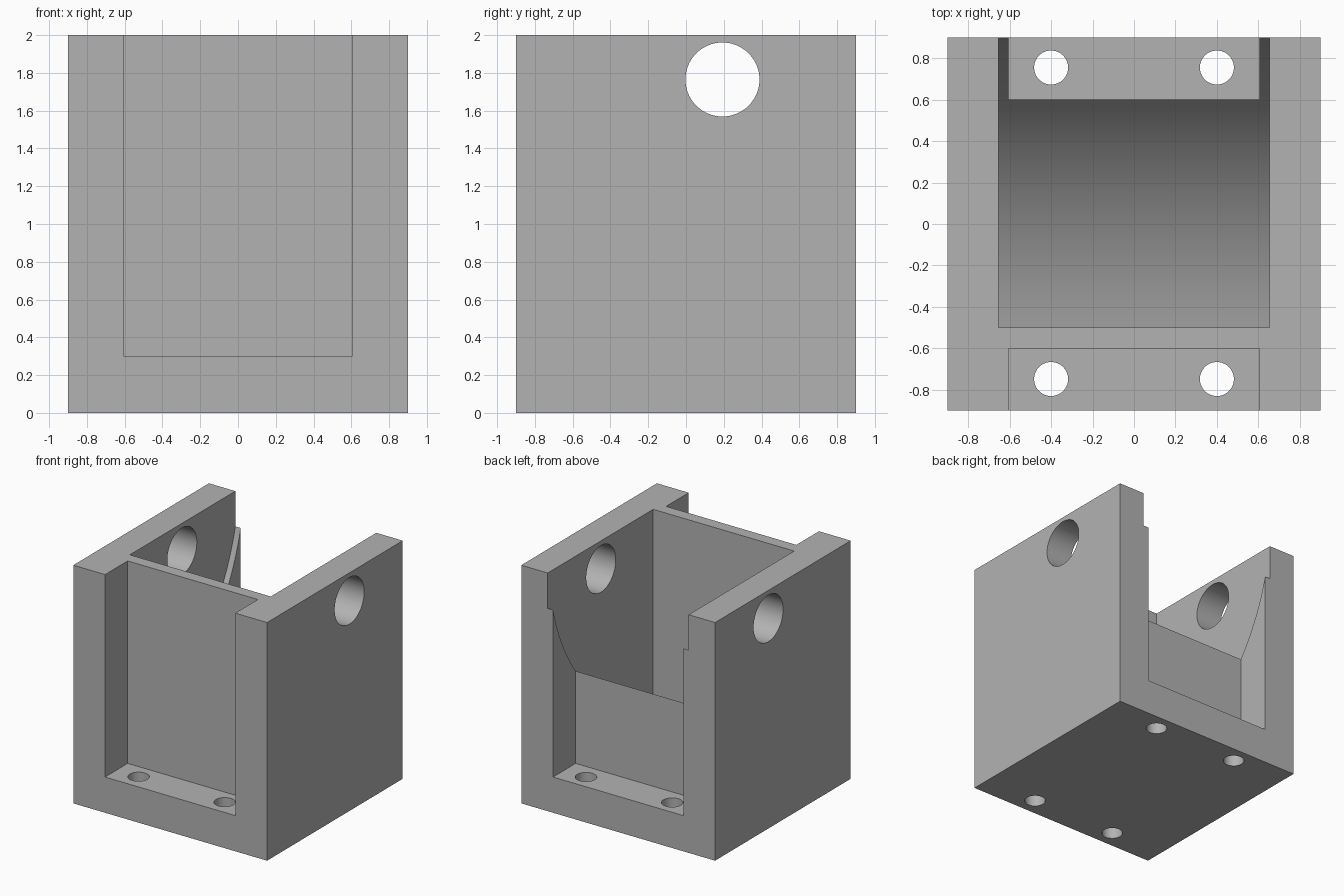
import bpy, bmesh, math
from mathutils import Matrix

old = bpy.data.objects.get("Cube")
if old:
    bpy.data.objects.remove(old, do_unlink=True)

grey = bpy.data.materials.new("plain grey")
grey.use_nodes = True
grey.diffuse_color = (0.45, 0.45, 0.45, 1)
grey.node_tree.nodes["Principled BSDF"].inputs["Base Color"].default_value = (0.45, 0.45, 0.45, 1)


def make_object(name, bm):
    bmesh.ops.recalc_face_normals(bm, faces=bm.faces)
    mesh = bpy.data.meshes.new(name)
    bm.to_mesh(mesh)
    bm.free()
    mesh.materials.append(grey)
    obj = bpy.data.objects.new(name, mesh)
    bpy.context.collection.objects.link(obj)
    return obj


def prism(name, profile, half_width):
    """Extrude a (y, z) outline along x, centred on x = 0."""
    bm = bmesh.new()
    face = bm.faces.new([bm.verts.new((-half_width, y, z)) for y, z in profile])
    new = bmesh.ops.extrude_face_region(bm, geom=[face])["geom"]
    verts = [v for v in new if isinstance(v, bmesh.types.BMVert)]
    bmesh.ops.translate(bm, verts=verts, vec=(2 * half_width, 0, 0))
    return make_object(name, bm)


def box(name, half_width, y0, y1, z0, z1):
    return prism(name, [(y0, z0), (y1, z0), (y1, z1), (y0, z1)], half_width)


def cylinder(name, radius, length, location, axis):
    bm = bmesh.new()
    turn = Matrix.Rotation(math.pi / 2, 4, "Y") if axis == "X" else Matrix()
    bmesh.ops.create_cone(bm, cap_ends=True, segments=64, radius1=radius, radius2=radius,
                          depth=length, matrix=Matrix.Translation(location) @ turn)
    return make_object(name, bm)


# Solid block
body = box("bracket_body", 0.9, -0.9, 0.9, 0, 2)

# Front and back mounting pockets
cutters = [box("front_pocket_cutter", 0.605, -1.1, -0.6, 0.3, 2.2),
           box("back_pocket_cutter", 0.605, 0.6, 1.1, 0.3, 2.2)]

# Central slot with a curved floor rising to the back
cy, cz, radius = -0.85, 2.153, 1.807
start = math.asin((-0.5 - cy) / radius)
end = math.asin((0.93 - cy) / radius)
steps = 40
outline = [(-0.5, 2.25)]
for i in range(steps + 1):
    a = start + (end - start) * i / steps
    outline.append((cy + radius * math.sin(a), cz - radius * math.cos(a)))
outline.append((0.93, 2.25))
cutters.append(prism("slot_cutter", outline, 0.655))

# Pivot hole through both side walls
cutters.append(cylinder("pivot_hole_cutter", 0.196, 2.4, (0, 0.193, 1.765), "X"))

# Four screw holes through the base
for x in (-0.4, 0.4):
    for y in (-0.748, 0.755):
        cutters.append(cylinder("screw_hole_cutter", 0.082, 0.8, (x, y, 0.2), "Z"))

for cutter in cutters:
    cutter.hide_render = True
    mod = body.modifiers.new(cutter.name, "BOOLEAN")
    mod.operation = "DIFFERENCE"
    mod.solver = "EXACT"
    mod.object = cutter

# Bake the cuts and discard the cutters
bpy.context.view_layer.update()
graph = bpy.context.evaluated_depsgraph_get()
result = bpy.data.meshes.new_from_object(body.evaluated_get(graph))
body.modifiers.clear()
body.data = result
for cutter in cutters:
    bpy.data.objects.remove(cutter, do_unlink=True)
result.materials.clear()
result.materials.append(grey)

bpy.ops.object.select_all(action="DESELECT")
body.select_set(True)
bpy.context.view_layer.objects.active = body
bpy.ops.object.shade_smooth_by_angle(angle=math.radians(25))
